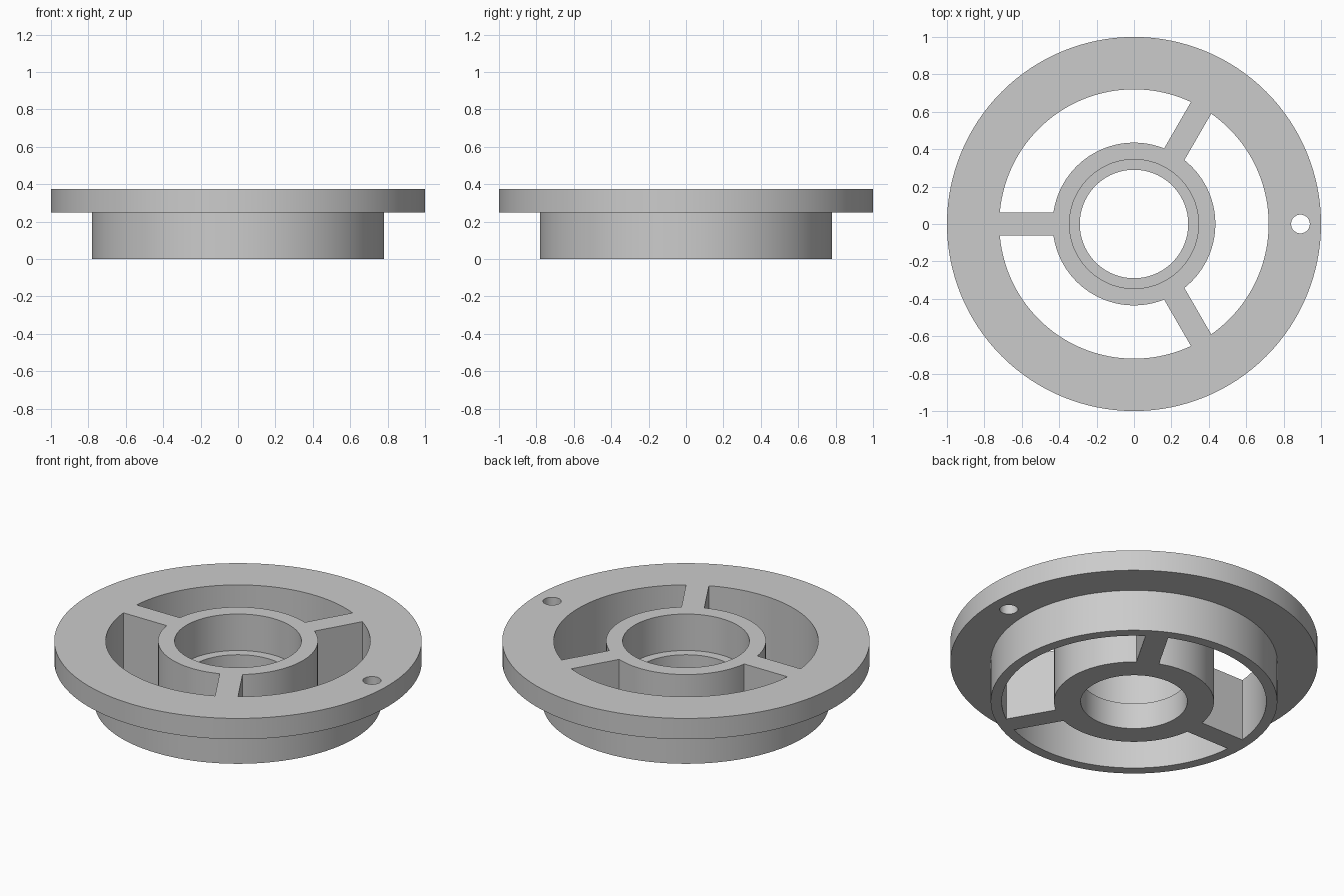
import bpy
import bmesh
import math
from mathutils import Matrix

cube = bpy.data.objects.get("Cube")
if cube:
    bpy.data.objects.remove(cube, do_unlink=True)

SEGMENTS = 128
HEIGHT = 0.375

grey = bpy.data.materials.new("plain_grey")
grey.use_nodes = True
colour = (0.6, 0.6, 0.6, 1)
grey.diffuse_color = colour
grey.node_tree.nodes["Principled BSDF"].inputs["Base Color"].default_value = colour


def make_object(name, bm):
    bmesh.ops.recalc_face_normals(bm, faces=bm.faces)
    mesh = bpy.data.meshes.new(name)
    bm.to_mesh(mesh)
    bm.free()
    mesh.materials.append(grey)
    obj = bpy.data.objects.new(name, mesh)
    bpy.context.collection.objects.link(obj)
    return obj


def lathe(name, profile):
    """Revolve a closed (radius, height) profile around z."""
    bm = bmesh.new()
    verts = [bm.verts.new((r, 0, z)) for r, z in profile]
    edges = [bm.edges.new((a, b)) for a, b in zip(verts, verts[1:] + verts[:1])]
    bmesh.ops.spin(bm, geom=verts + edges, axis=(0, 0, 1), cent=(0, 0, 0),
                   angle=math.tau, steps=SEGMENTS, use_merge=True)
    bmesh.ops.remove_doubles(bm, verts=bm.verts, dist=0.0001)
    return make_object(name, bm)


def combine(target, tool, operation):
    """Apply a boolean to the target, then discard the tool."""
    mod = target.modifiers.new(operation.lower(), 'BOOLEAN')
    mod.operation, mod.solver, mod.object = operation, 'EXACT', tool
    bpy.context.view_layer.objects.active = target
    bpy.ops.object.modifier_apply(modifier=mod.name)
    bpy.data.objects.remove(tool, do_unlink=True)


# Outer rim: wide flange above a narrower collar
body = lathe("flanged_spoked_ring", [
    (0.72, 0), (0.78, 0), (0.78, 0.25), (1, 0.25), (1, HEIGHT), (0.72, HEIGHT)])

# Hub with a stepped bore
hub = lathe("hub", [
    (0.29, 0), (0.435, 0), (0.435, HEIGHT), (0.345, HEIGHT),
    (0.345, 0.156), (0.29, 0.156)])
combine(body, hub, 'UNION')

# Three full-height spokes joining hub and rim
for i in range(3):
    bm = bmesh.new()
    place = (Matrix.Rotation(math.radians(60 + 120 * i), 4, 'Z')
             @ Matrix.Translation((0.575, 0, HEIGHT / 2))
             @ Matrix.Diagonal((0.35, 0.125, HEIGHT, 1)))
    bmesh.ops.create_cube(bm, size=1, matrix=place)
    combine(body, make_object("spoke", bm), 'UNION')

# Small hole through the flange
bm = bmesh.new()
bmesh.ops.create_cone(bm, cap_ends=True, segments=48, radius1=0.05, radius2=0.05,
                      depth=0.4, matrix=Matrix.Translation((0.89, 0, 0.3)))
combine(body, make_object("hole_cutter", bm), 'DIFFERENCE')

# Smooth curved walls, crisp corners
bpy.ops.object.select_all(action='DESELECT')
body.select_set(True)
bpy.context.view_layer.objects.active = body
bpy.ops.object.shade_smooth_by_angle(angle=math.radians(30))
